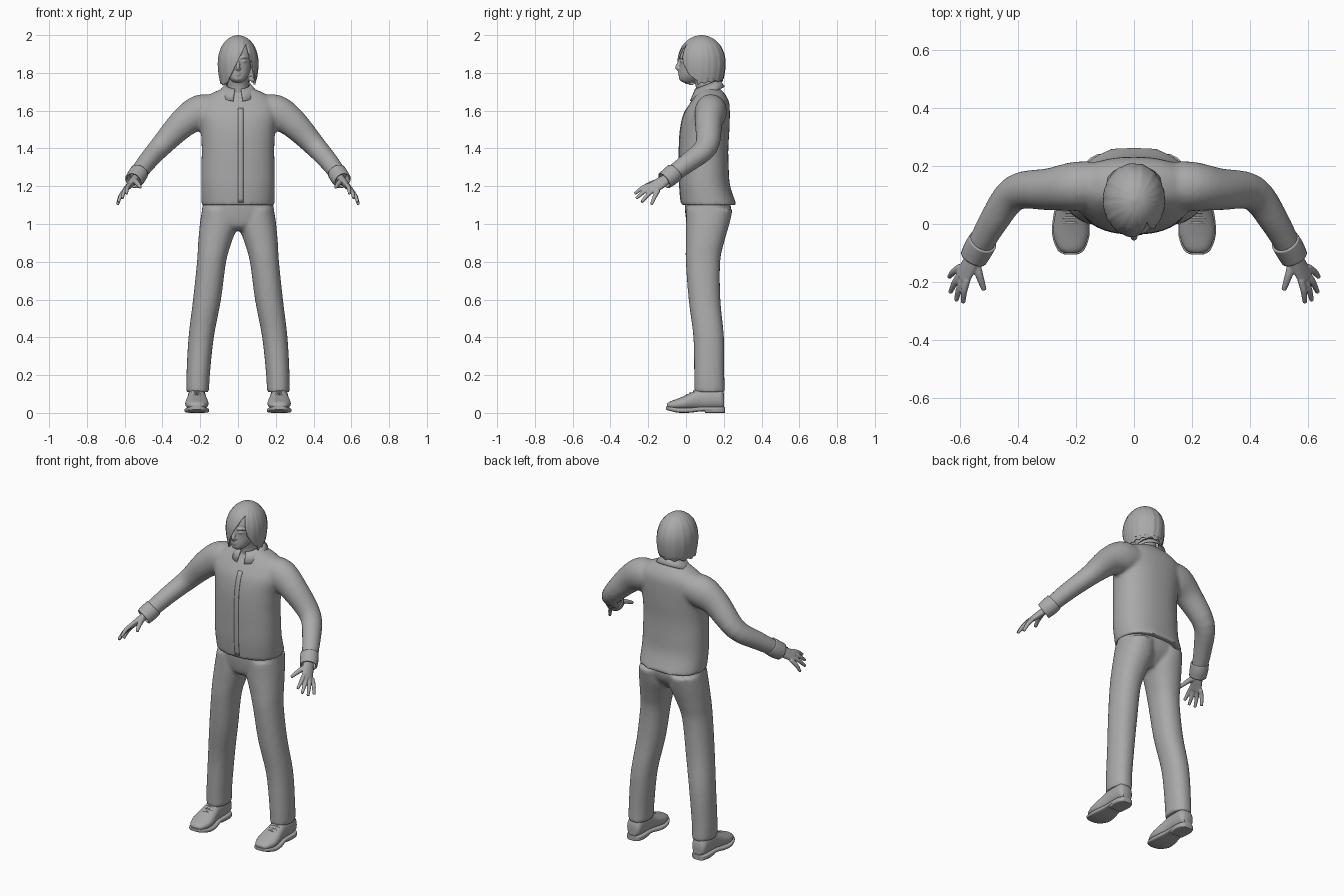
import bpy, bmesh, math
from mathutils import Vector

cube = bpy.data.objects.get("Cube")
if cube:
    bpy.data.objects.remove(cube, do_unlink=True)

X, Y, Z = Vector((1, 0, 0)), Vector((0, 1, 0)), Vector((0, 0, 1))
GREY = (0.4, 0.4, 0.4, 1)
grey = bpy.data.materials.new("plain grey")
grey.diffuse_color = GREY
grey.use_nodes = True
grey.node_tree.nodes["Principled BSDF"].inputs["Base Color"].default_value = GREY


def spline(rings, steps):
    """Catmull-Rom interpolation through rings of (x, y, z, a, b)."""
    out = []
    for i in range(len(rings) - 1):
        p0, p1 = rings[max(i - 1, 0)], rings[i]
        p2, p3 = rings[i + 1], rings[min(i + 2, len(rings) - 1)]
        for k in range(steps):
            t = k / steps
            out.append([b + t / 2 * (c - a + t * (2 * a - 5 * b + 4 * c - d + t * (3 * (b - c) + d - a)))
                        for a, b, c, d in zip(p0, p1, p2, p3)])
    return out + [list(rings[-1])]


def loft(bm, rings, axis=None, ref=Y, n=32, power=2, caps=True, steps=4):
    """Skin superellipse sections along a smooth path."""
    rings = spline(rings, steps)
    loops = []
    for i, (x, y, z, a, b) in enumerate(rings):
        ahead = Vector(rings[min(i + 1, len(rings) - 1)][:3])
        tangent = axis or (ahead - Vector(rings[max(i - 1, 0)][:3])).normalized()
        u = ref.cross(tangent).normalized()
        v = tangent.cross(u)
        loop = []
        for k in range(n):
            c, s = math.cos(math.tau * k / n), math.sin(math.tau * k / n)
            c = math.copysign(abs(c) ** (2 / power), c)
            s = math.copysign(abs(s) ** (2 / power), s)
            loop.append(bm.verts.new(Vector((x, y, z)) + u * c * a + v * s * b))
        loops.append(loop)
    for low, high in zip(loops, loops[1:]):
        for k in range(n):
            j = (k + 1) % n
            bm.faces.new((low[k], low[j], high[j], high[k]))
    if caps:
        bm.faces.new(loops[0][::-1])
        bm.faces.new(loops[-1])


def rod(bm, points, side=1, n=12, **kw):
    """Round tube through (x, y, z, radius) points, optionally mirrored."""
    loft(bm, [(side * x, y, z, r, r) for x, y, z, r in points], n=n, **kw)


def grid(bm, rows):
    rows = [[bm.verts.new(p) for p in row] for row in rows]
    for a, b in zip(rows, rows[1:]):
        for k in range(len(a) - 1):
            bm.faces.new((a[k], a[k + 1], b[k + 1], b[k]))


def finish(name, bm, voxel=0, smooth=0, solid=0, wrap=None, recalc=True):
    if recalc:
        bmesh.ops.recalc_face_normals(bm, faces=bm.faces)
    mesh = bpy.data.meshes.new(name)
    bm.to_mesh(mesh)
    bm.free()
    mesh.materials.append(grey)
    ob = bpy.data.objects.new(name, mesh)
    bpy.context.collection.objects.link(ob)
    bpy.ops.object.select_all(action="DESELECT")
    ob.select_set(True)
    bpy.context.view_layer.objects.active = ob
    bpy.ops.object.shade_smooth_by_angle(angle=math.radians(45))
    if voxel:
        m = ob.modifiers.new("fuse", "REMESH")
        m.mode, m.voxel_size, m.use_smooth_shade = "VOXEL", voxel, True
    if smooth:
        m = ob.modifiers.new("soften", "SMOOTH")
        m.factor, m.iterations = 0.5, smooth
    if wrap:
        m = ob.modifiers.new("lay on", "SHRINKWRAP")
        m.target, m.wrap_method, m.offset = wrap, "PROJECT", 0.003
        m.use_project_y = True
    if solid:
        m = ob.modifiers.new("thickness", "SOLIDIFY")
        m.thickness, m.offset = solid, -1
    return ob


# Jacket: torso with both sleeves fused
bm = bmesh.new()
torso = [(1.1, .193, .122, .147), (1.2, .195, .1, .134), (1.3, .194, .095, .131),
         (1.4, .192, .094, .13), (1.5, .198, .1, .13), (1.58, .212, .11, .122),
         (1.64, .2, .125, .104), (1.68, .16, .13, .082), (1.71, .1, .125, .062), (1.725, .06, .12, .05)]
loft(bm, [(0, cy, z, rx, ry) for z, rx, cy, ry in torso], axis=Z, power=2.3, n=48)
sleeve = [(.12, .135, 1.6, .08, .08), (.2, .13, 1.59, .094, .085), (.29, .12, 1.535, .078, .073),
          (.41, .108, 1.41, .058, .062), (.485, .01, 1.325, .05, .052), (.54, -.09, 1.25, .044, .042)]
for s in (1, -1):
    loft(bm, [(s * x, y, z, a, b) for x, y, z, a, b in sleeve])
jacket = finish("jacket", bm, voxel=.01, smooth=5)

# Front placket laid on the chest
bm = bmesh.new()
grid(bm, [[(x, -.2, 1.115 + .5 * k / 24) for x in (.028, .014, 0)] for k in range(25)])
finish("jacket_placket", bm, solid=.003, wrap=jacket)

# Turned-up cuffs
bm = bmesh.new()
for s in (1, -1):
    rod(bm, [(s * .522, -.06, 1.275, .05), (s * .537, -.085, 1.252, .051), (s * .553, -.115, 1.23, .048)],
        n=28, caps=False)
finish("cuffs", bm, solid=.008)

# Shirt collar, open at the front
bm = bmesh.new()
rows = []
for lower in (0, .5, 1):
    row = []
    for k in range(41):
        ang = math.pi * .92 * (k / 20 - 1)
        drop = (1 - math.cos(ang)) / 2
        r = .066 + .04 * lower
        z = 1.765 - .05 * drop - lower * (.037 + .027 * drop)
        row.append((r * math.sin(ang), .112 + (r - .012 * lower) * math.cos(ang), z))
    rows.append(row)
grid(bm, rows)
finish("collar", bm, solid=.007)

# Trousers: hips and both legs fused
bm = bmesh.new()
hips = [(1.2, .17, .1, .105), (1.1, .187, .115, .122), (1.04, .187, .113, .115), (.99, .13, .1, .09), (.965, .06, .1, .06)]
loft(bm, [(0, cy, z, rx, ry) for z, rx, cy, ry in hips], axis=-Z, power=2.2)
leg = [(.1, .125, 1.08, .09, .123), (.102, .115, 1, .1, .115), (.123, .1, .9, .088, .101),
       (.14, .09, .8, .077, .091), (.164, .098, .6, .074, .084), (.195, .12, .4, .067, .081),
       (.211, .123, .2, .062, .08), (.213, .125, .11, .06, .081)]
for s in (1, -1):
    loft(bm, [(s * x, y, z, a, b) for x, y, z, a, b in leg], axis=-Z, power=2.2)
finish("trousers", bm, voxel=.01, smooth=4)

# Hands: palm, four fingers and thumb
bm = bmesh.new()
tips = [(.59, -.272, 1.16), (.614, -.264, 1.135), (.634, -.236, 1.115), (.638, -.183, 1.103)]
for s in (1, -1):
    across = Vector((.4 * s, .75, -.5)).normalized()
    palm = [(.535, -.085, 1.25, .021, .026), (.56, -.128, 1.222, .02, .034), (.594, -.185, 1.185, .013, .038)]
    loft(bm, [(s * x, y, z, a, b) for x, y, z, a, b in palm], ref=across, n=20)
    for k, tip in enumerate(tips):
        root = Vector((s * .588, -.17, 1.192)) + across * (.02 * k - .03)
        end = Vector((s * tip[0], tip[1], tip[2]))
        mid = root.lerp(end, .5) + Vector((s * .004, 0, .006))
        rod(bm, [(*root, .012), (*mid, .0115), (*end, .008)])
    rod(bm, [(.552, -.115, 1.228, .017), (.535, -.175, 1.218, .014), (.517, -.228, 1.195, .009)], side=s)
finish("hands", bm, voxel=.004, smooth=2)

# Head: skull, nose, lips, brows and eyes fused with the neck
bm = bmesh.new()
skull = [(1.75, .026, .012, .03), (1.765, .042, .02, .055), (1.79, .058, .03, .066), (1.83, .07, .05, .083),
         (1.87, .077, .06, .092), (1.91, .08, .072, .1), (1.95, .065, .075, .08), (1.975, .03, .08, .04)]
loft(bm, [(0, cy, z, rx, ry) for z, rx, cy, ry in skull], axis=Z)
rod(bm, [(0, .115, 1.66, .06), (0, .105, 1.74, .055), (0, .08, 1.82, .056)], n=28)
rod(bm, [(0, -.026, 1.878, .007), (0, -.038, 1.85, .009), (0, -.046, 1.829, .012), (0, -.034, 1.818, .012)], ref=X)
for z in (1.801, 1.791):
    rod(bm, [(-.022, -.024, z - .001, .003), (0, -.037, z, .006), (.022, -.024, z - .001, .003)], ref=Z)
for s in (1, -1):
    rod(bm, [(.012, -.03, 1.879, .005), (.034, -.026, 1.884, .006), (.056, -.007, 1.879, .004)], side=s, ref=Z)
    rod(bm, [(.018, -.027, 1.86, .003), (.032, -.022, 1.861, .007), (.046, -.013, 1.86, .003)], side=s, ref=Z)
    rod(bm, [(.01, -.032, 1.824, .008), (.016, -.03, 1.822, .005)], side=s, ref=Z)
finish("head", bm, voxel=.004, smooth=2)

# Hair: ridged bob with a side parting, cut open over the face
bm = bmesh.new()
bob = [(1.745, .88), (1.78, .95), (1.82, 1), (1.86, 1.01), (1.9, .96), (1.94, .82), (1.97, .61), (1.99, .36), (2, .06)]
loft(bm, [(0, .082, z, .106 * k, .126 * k) for z, k in bob], axis=Z, n=96)
bmesh.ops.recalc_face_normals(bm, faces=bm.faces)
bottom = min(bm.faces, key=lambda f: f.calc_center_median().z)
bmesh.ops.delete(bm, geom=[bottom], context="FACES_ONLY")
for v in bm.verts:
    ang = math.atan2(v.co.x - .02, v.co.y - .082)
    ridge = 1 + .008 * math.sin(17 * ang) + .005 * math.sin(29 * ang)
    v.co.x *= ridge
    v.co.y = .082 + (v.co.y - .082) * ridge
    if v.co.z < 1.76:
        v.co.z += .012 * math.cos(ang) + .005 * math.sin(13 * ang)
part = Vector((.045, 0, 1.955))
fringe = Vector((.1, 0, .2)).cross(Y).normalized()
temple = Vector((-.04, 0, .155)).cross(Y).normalized()
for normal in (fringe, temple):
    bmesh.ops.bisect_plane(bm, geom=bm.verts[:] + bm.edges[:] + bm.faces[:], plane_co=part, plane_no=normal)
face_hole = []
for f in bm.faces:
    c = f.calc_center_median()
    if c.y < .06 and c.z < part.z and (c - part).dot(fringe) * (c - part).dot(temple) < 0:
        face_hole.append(f)
bmesh.ops.delete(bm, geom=face_hole, context="FACES")
finish("hair", bm, solid=.01, recalc=False)

# Shoes: upper, sole, heel and laces
upper, soles, laces = bmesh.new(), bmesh.new(), bmesh.new()
shape = [(-.1, .036, .02, .012), (-.085, .04, .042, .02), (-.04, .046, .06, .031), (0, .054, .06, .04),
         (.04, .065, .053, .049), (.08, .075, .048, .058), (.14, .078, .048, .06), (.185, .075, .045, .055), (.202, .06, .03, .04)]
tread = [(-.105, .026, .022, .009), (-.09, .023, .046, .011), (-.04, .014, .064, .013), (.02, .014, .062, .013),
         (.08, .02, .05, .012), (.16, .02, .05, .012), (.195, .02, .04, .012), (.206, .02, .026, .012)]
heel = [(.1, .014, .045, .014), (.16, .014, .05, .014), (.195, .014, .04, .014), (.206, .014, .026, .014)]
for s in (1, -1):
    for target, rings, power in ((upper, shape, 2.2), (soles, tread, 4), (soles, heel, 5)):
        loft(target, [(s * .218, y, z, a, b) for y, z, a, b in rings], axis=Y, ref=Z, power=power)
    for k in range(3):
        y, z = .005 + .018 * k, .094 + .009 * k
        rod(laces, [(.19, y, z - .006, .004), (.218, y, z + .003, .004), (.246, y, z - .006, .004)], side=s, n=8)
finish("shoe_uppers", upper)
finish("shoe_soles", soles)
finish("shoe_laces", laces)
